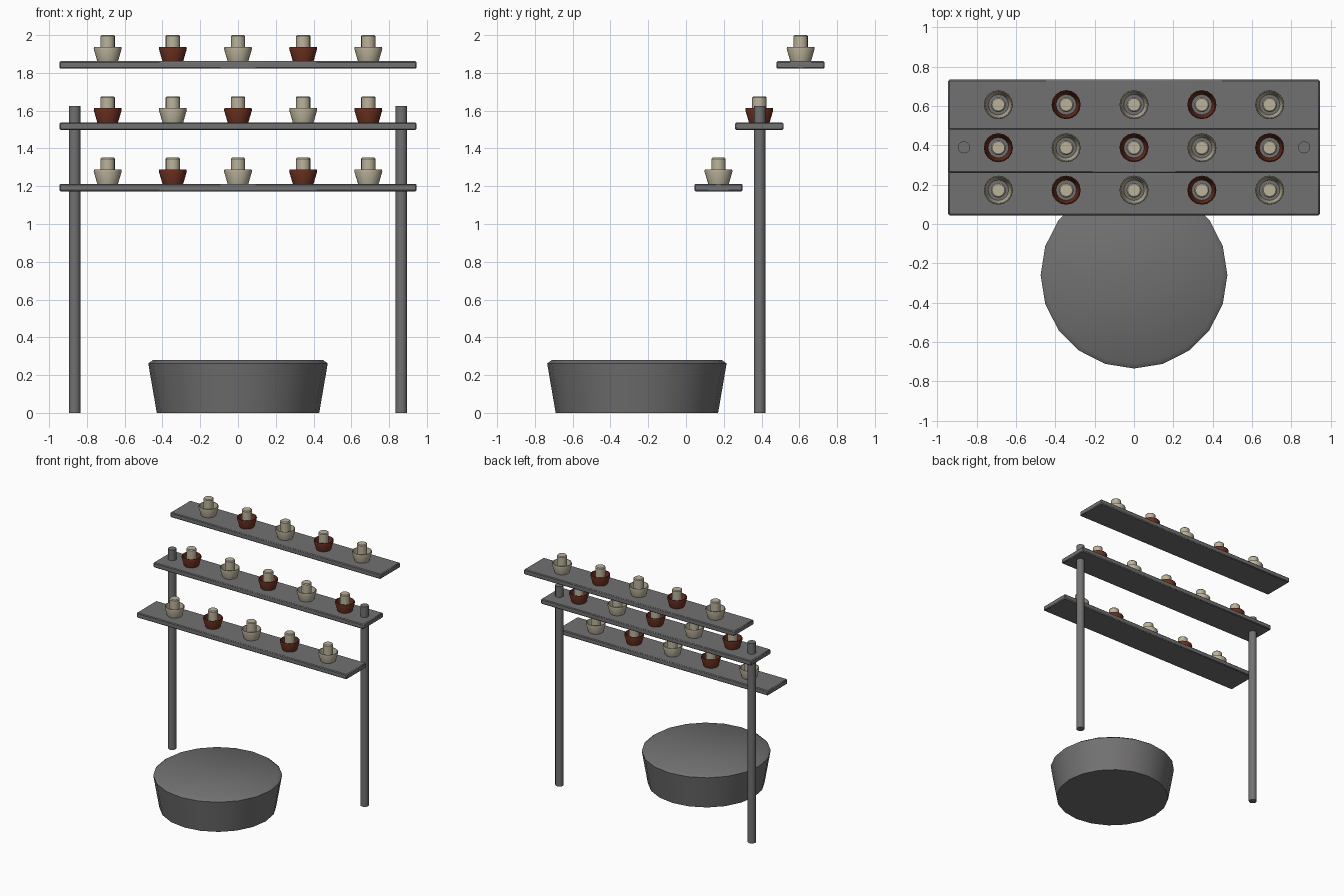
import bpy
import bmesh
import math

cube = bpy.data.objects.get("Cube")
if cube:
    bpy.data.objects.remove(cube, do_unlink=True)


def material(name, color):
    m = bpy.data.materials.new(name)
    m.use_nodes = True
    m.diffuse_color = (*color, 1)
    m.node_tree.nodes["Principled BSDF"].inputs["Base Color"].default_value = (*color, 1)
    return m


GREY = material("dark grey", (0.17, 0.165, 0.165))
CREAM = material("cream", (0.50, 0.45, 0.33))
RUST = material("rust red", (0.15, 0.03, 0.015))


def finish(name, bm, mat, location):
    bmesh.ops.recalc_face_normals(bm, faces=bm.faces)
    mesh = bpy.data.meshes.new(name)
    bm.to_mesh(mesh)
    bm.free()
    mesh.materials.append(mat)
    ob = bpy.data.objects.new(name, mesh)
    ob.location = location
    bpy.context.collection.objects.link(ob)
    bpy.ops.object.select_all(action='DESELECT')
    ob.select_set(True)
    bpy.context.view_layer.objects.active = ob
    bpy.ops.object.shade_smooth_by_angle(angle=math.radians(40))
    return ob


def lathe(name, profile, sides, mat, location, closed=False):
    """Turn a (radius, height) profile round z; closed profiles form a ring."""
    bm = bmesh.new()
    rings = []
    for r, z in profile:
        if r == 0:
            rings.append([bm.verts.new((0, 0, z))] * sides)
        else:
            rings.append([bm.verts.new((r * math.cos(a), r * math.sin(a), z))
                          for a in (math.tau * i / sides for i in range(sides))])
    pairs = list(zip(rings, rings[1:]))
    if closed:
        pairs.append((rings[-1], rings[0]))
    for low, high in pairs:
        for i in range(sides):
            j = (i + 1) % sides
            corners = dict.fromkeys((low[i], low[j], high[j], high[i]))
            bm.faces.new(list(corners))
    return finish(name, bm, mat, location)


def shelf(name, y, z):
    bm = bmesh.new()
    bmesh.ops.create_cube(bm, size=1)
    for v in bm.verts:
        v.co.x *= 1.89
        v.co.y *= 0.255
        v.co.z *= 0.04
    bmesh.ops.bevel(bm, geom=bm.edges[:], offset=0.006, segments=1, affect='EDGES')
    finish(name, bm, GREY, (0, y, z - 0.02))


# Round basin standing in front
lathe("basin", [(0, 0), (0.43, 0), (0.475, 0.262), (0.45, 0.28), (0, 0.28)],
      20, GREY, (0, -0.26, 0))

# Two posts through the middle shelf
for side, x in (("left", 0.865), ("right", -0.865)):
    lathe(side + "_post", [(0, 0), (0.031, 0), (0.031, 1.625), (0, 1.625)],
          12, GREY, (x, 0.39, 0))

# Stepped shelves, each with five pots of alternating colour
POT = [(0.055, 0), (0.074, 0.065), (0.072, 0.076), (0.068, 0.076), (0.052, 0.001)]
PEG = [(0, 0), (0.038, 0), (0.038, 0.132), (0.032, 0.138), (0, 0.138)]
for row, (level, y, z) in enumerate((("lower", 0.172, 1.213),
                                     ("middle", 0.388, 1.538),
                                     ("upper", 0.607, 1.862))):
    shelf(level + "_shelf", y, z)
    for i in range(5):
        spot = ((i - 2) * 0.345, y, z)
        label = f"{level}_{i + 1}"
        lathe("pot_" + label, POT, 16, RUST if (i + row) % 2 else CREAM, spot, True)
        lathe("peg_" + label, PEG, 16, CREAM, spot)
